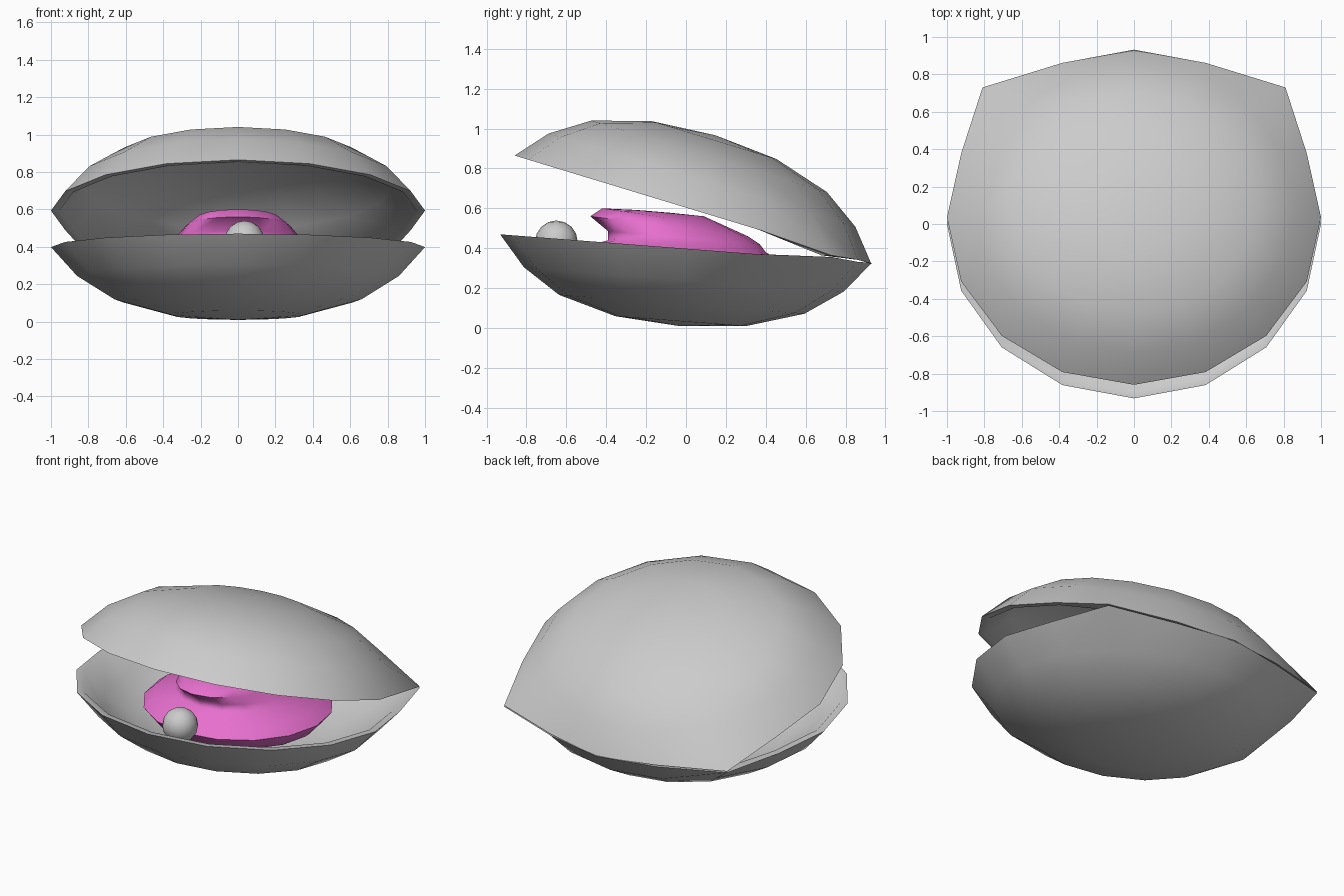
import bpy, bmesh, math
from mathutils import Matrix, Vector

if "Cube" in bpy.data.objects:
    bpy.data.objects.remove(bpy.data.objects["Cube"])

SEG = 16


def finish(name, bm, angle=55):
    bmesh.ops.recalc_face_normals(bm, faces=bm.faces)
    me = bpy.data.meshes.new(name)
    bm.to_mesh(me)
    bm.free()
    ob = bpy.data.objects.new(name, me)
    bpy.context.collection.objects.link(ob)
    bpy.ops.object.select_all(action='DESELECT')
    ob.select_set(True)
    bpy.context.view_layer.objects.active = ob
    bpy.ops.object.shade_smooth_by_angle(angle=math.radians(angle))
    return ob


def bridge(bm, a, b):
    for i in range(SEG):
        j = (i + 1) % SEG
        bm.faces.new((a[i], a[j], b[j], b[i]))


def cap(bm, ring, co):
    c = bm.verts.new(co)
    for i in range(SEG):
        bm.faces.new((ring[i], ring[(i + 1) % SEG], c))


# Shell half: shallow dome with an inner wall; rear rim corners pulled into ears
OUTER = [(0.35, .365), (0.66, .28), (0.86, .155), (1.0, 0)]
INNER = [(0.955, 0), (0.82, .13), (0.62, .245), (0.33, .325)]


def shell(name, side, tilt, centre):
    bm = bmesh.new()
    rings = []
    for r, h in OUTER + INNER:
        ring = []
        for i in range(SEG):
            a = 2 * math.pi * i / SEG
            ring.append(bm.verts.new((r * math.cos(a), .935 * r * math.sin(a), side * h)))
        rings.append(ring)
    for a, b in zip(rings, rings[1:]):
        bridge(bm, a, b)
    cap(bm, rings[0], (0, 0, side * .39))
    cap(bm, rings[-1], (0, 0, side * .345))
    bm.transform(Matrix.Translation(centre) @ Matrix.Rotation(math.radians(tilt), 4, 'X'))
    for ring, x, y in ((rings[3], .81, .73), (rings[4], .76, .68)):
        for i, sx in ((2, 1), (6, -1)):
            ring[i].co = Vector((sx * x, y, .36 + side * .004))
    return finish(name, bm)


shell("lower_shell", -1, -4.4, (0, 0, .398))
shell("upper_shell", 1, -16.9, (0, .035, .593))

# Soft body: lofted rings (front y, back y, half width, front z, back z)
BODY = [
    (-.30, .30, .30, .19, .17),
    (-.50, .50, .50, .25, .22),
    (-.57, .57, .57, .34, .30),
    (-.50, .46, .50, .41, .345),
    (-.39, .40, .38, .44, .38),
    (-.39, .37, .33, .485, .42),
    (-.48, .31, .28, .56, .46),
    (-.42, .20, .22, .60, .51),
    (-.25, .09, .10, .592, .56),
]
bm = bmesh.new()
rings = []
for yf, yb, w, zf, zb in BODY:
    ring = []
    for i in range(SEG):
        a = 2 * math.pi * i / SEG
        t = (math.sin(a) + 1) / 2
        ring.append(bm.verts.new((w * math.cos(a), yf + (yb - yf) * t, zf + (zb - zf) * t)))
    rings.append(ring)
for a, b in zip(rings, rings[1:]):
    bridge(bm, a, b)
cap(bm, rings[0], (0, 0, .17))
cap(bm, rings[-1], (0, -.08, .578))
body = finish("soft_body", bm, 80)
pink = bpy.data.materials.new("pink_flesh")
pink.diffuse_color = (.8, .16, .62, 1)
pink.use_nodes = True
pink.node_tree.nodes["Principled BSDF"].inputs["Base Color"].default_value = pink.diffuse_color
body.data.materials.append(pink)

# Pearl
bm = bmesh.new()
bmesh.ops.create_uvsphere(bm, u_segments=16, v_segments=8, radius=.107,
                          matrix=Matrix.Translation((.035, -.65, .432)))
finish("pearl", bm)
